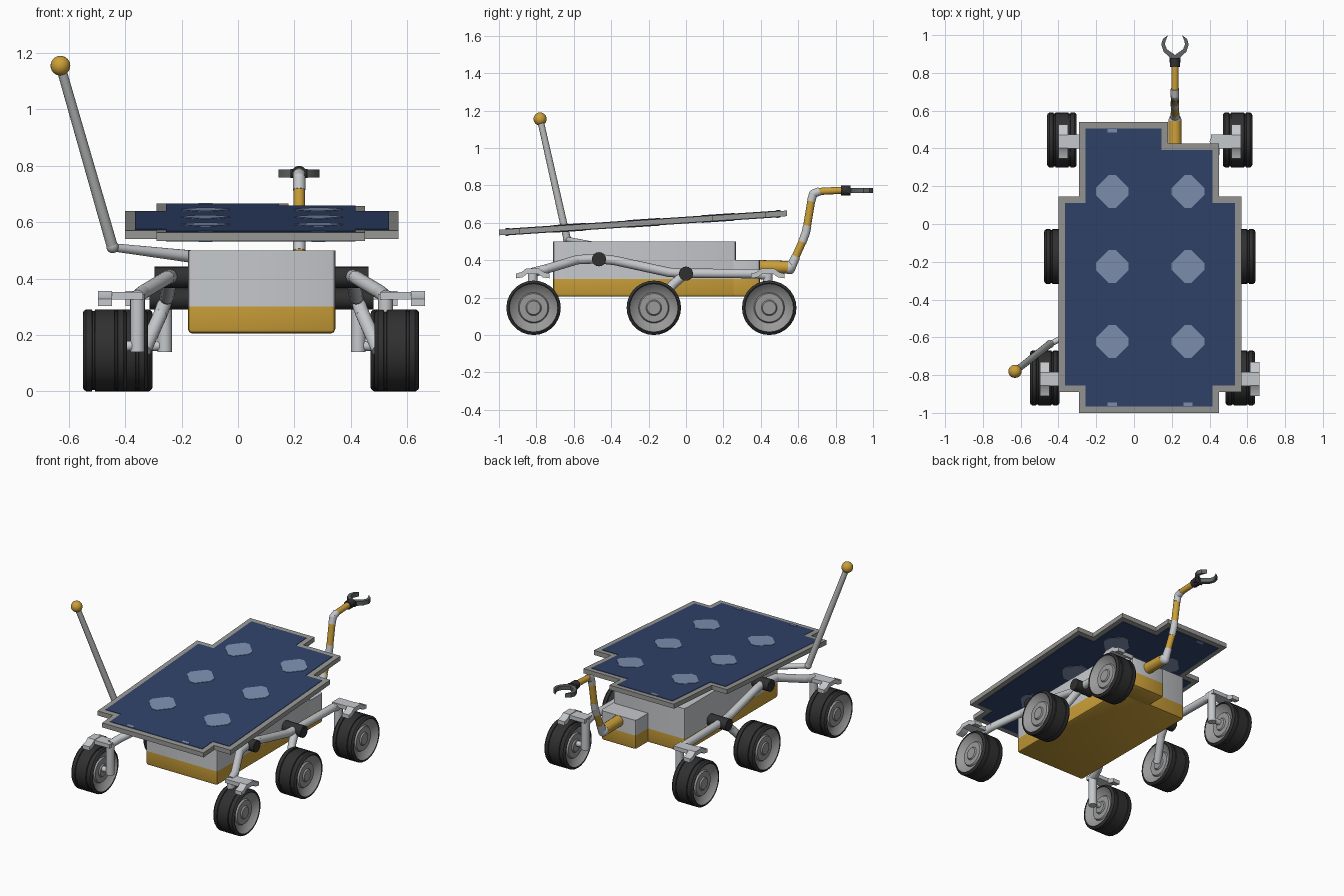
import bpy, bmesh, math
from mathutils import Vector, Matrix

if "Cube" in bpy.data.objects:
    bpy.data.objects.remove(bpy.data.objects["Cube"])


def material(name, rgb):
    m = bpy.data.materials.new(name)
    m.diffuse_color = (*rgb, 1)
    m.use_nodes = True
    m.node_tree.nodes["Principled BSDF"].inputs["Base Color"].default_value = m.diffuse_color
    return m


WHITE = material("light_grey", (0.56, 0.58, 0.60))
GOLD = material("gold", (0.60, 0.35, 0.04))
BLUE = material("panel_blue", (0.030, 0.056, 0.145))
PALE = material("pale_blue", (0.21, 0.28, 0.44))
FRAME = material("frame_grey", (0.31, 0.31, 0.30))
TYRE = material("tyre_black", (0.030, 0.030, 0.030))
DISC = material("wheel_grey", (0.32, 0.32, 0.32))
ROD = material("rod_grey", (0.42, 0.43, 0.43))
CLAW = material("claw_grey", (0.12, 0.13, 0.13))
CX = 0.0835  # centre line of the body


def finish(name, bm, mats, rule=None):
    bmesh.ops.recalc_face_normals(bm, faces=bm.faces[:])
    if rule:
        for f in bm.faces:
            f.material_index = rule(f.calc_center_median())
    me = bpy.data.meshes.new(name)
    bm.to_mesh(me)
    bm.free()
    for m in mats:
        me.materials.append(m)
    ob = bpy.data.objects.new(name, me)
    bpy.context.collection.objects.link(ob)
    bpy.ops.object.select_all(action='DESELECT')
    ob.select_set(True)
    bpy.context.view_layer.objects.active = ob
    bpy.ops.object.shade_smooth_by_angle(angle=math.radians(35))
    return ob


def prism(name, pts, a, b, mat, to=lambda u, v, w: (u, v, w)):
    """Flat outline pts(u, v) extruded from w=a to w=b, placed by to()."""
    bm = bmesh.new()
    lo = [bm.verts.new(to(u, v, a)) for u, v in pts]
    hi = [bm.verts.new(to(u, v, b)) for u, v in pts]
    bm.faces.new(lo)
    bm.faces.new(hi)
    n = len(pts)
    for i in range(n):
        j = (i + 1) % n
        bm.faces.new((lo[i], lo[j], hi[j], hi[i]))
    return finish(name, bm, [mat])


def tube(name, pts, r, mat, r2=None, seg=16):
    """Round bar through the points, with ball joints at the bends."""
    bm = bmesh.new()
    pts = [Vector(p) for p in pts]
    for p, q in zip(pts, pts[1:]):
        d = q - p
        mx = Matrix.Translation((p + q) / 2) @ d.to_track_quat('Z', 'Y').to_matrix().to_4x4()
        bmesh.ops.create_cone(bm, cap_ends=True, segments=seg, radius1=r,
                              radius2=r if r2 is None else r2, depth=d.length, matrix=mx)
    for p in pts[1:-1]:
        bmesh.ops.create_uvsphere(bm, u_segments=seg, v_segments=8, radius=r,
                                  matrix=Matrix.Translation(p))
    return finish(name, bm, [mat])


def ball(name, p, r, mat):
    bm = bmesh.new()
    bmesh.ops.create_uvsphere(bm, u_segments=20, v_segments=12, radius=r,
                              matrix=Matrix.Translation(p))
    return finish(name, bm, [mat])


def rect(x0, x1, y0, y1):
    return [(x0, y0), (x1, y0), (x1, y1), (x0, y1)]


# Body boxes: gold lower part, light grey upper part
def body(name, x0, x1, y0, y1, z0, z1):
    bm = bmesh.new()
    mx = Matrix.Translation(((x0 + x1) / 2, (y0 + y1) / 2, (z0 + z1) / 2)) \
        @ Matrix.Diagonal((x1 - x0, y1 - y0, z1 - z0, 1))
    bmesh.ops.create_cube(bm, size=1, matrix=mx)
    low = [e for e in bm.edges if min(v.co.z for v in e.verts) < z0 + 0.001]
    bmesh.ops.bevel(bm, geom=low, offset=0.016, segments=2, profile=0.5, affect='EDGES')
    bmesh.ops.bisect_plane(bm, geom=bm.verts[:] + bm.edges[:] + bm.faces[:],
                           plane_co=(0, 0, 0.30), plane_no=(0, 0, 1))
    finish(name, bm, [WHITE, GOLD], lambda c: 1 if c.z < 0.30 else 0)


body("main_body", -0.178, 0.345, -0.71, 0.267, 0.205, 0.50)
body("rear_box", 0.09, 0.345, 0.24, 0.395, 0.205, 0.40)


# Tilted solar panel
def tilt(u, v, w):
    return (u, v, 0.6145 + 0.0665 * v + w)


outline = [(-.29, -1), (.45, -1), (.45, -.89), (.57, -.89), (.57, .145), (.45, .145),
           (.45, .425), (.18, .425), (.18, .54), (-.29, .54), (-.29, .145), (-.40, .145),
           (-.40, -.89), (-.29, -.89)]


def inset(pts, d):
    out = []
    for i, p in enumerate(pts):
        a, b, c = Vector(pts[i - 1]), Vector(p), Vector(pts[(i + 1) % len(pts)])
        e, f = (b - a).normalized(), (c - b).normalized()
        out.append(tuple(b + d * Vector((-e.y - f.y, e.x + f.x))))
    return out


prism("panel_frame", outline, -0.015, 0.015, FRAME, tilt)
H, K = 0.087, 0.018
diamond = [(H, -K), (H, K), (K, H), (-K, H), (-H, K), (-H, -K), (-K, -H), (K, -H)]
for s, side in ((1, "top"), (-1, "under")):
    prism("panel_cells_" + side, inset(outline, 0.034), s * 0.012, s * 0.018, BLUE, tilt)
    for dx in (-0.115, 0.286):
        for dy in (0.172, -0.225, -0.622):
            prism("panel_mark_" + side, [(dx + u, dy + v) for u, v in diamond],
                  s * 0.016, s * 0.0205, PALE, tilt)
        prism("panel_mark_front_" + side, rect(dx - .025, dx + .025, -.964, -.944),
              s * 0.016, s * 0.0205, PALE, tilt)
    prism("panel_mark_back_" + side, rect(-.14, -.09, .484, .504),
          s * 0.016, s * 0.0205, PALE, tilt)

# Antenna mast with its bracket
tube("mast_bracket", [(-0.455, -0.64, 0.512), (-0.165, -0.50, 0.478)], 0.014, WHITE, 0.022)
tube("mast_rod", [(-0.445, -0.635, 0.51), (-0.63, -0.78, 1.155)], 0.02, ROD, 0.017)
ball("mast_base", (-0.445, -0.635, 0.512), 0.022, ROD)
ball("mast_ball", (-0.63, -0.78, 1.155), 0.035, GOLD)


# Wheels: one turned profile
def wheel(name, x, y):
    half = [(.064, 0), (.064, .036), (.056, .042), (.056, .076), (.046, .082), (.066, .122),
            (.074, .127), (.078, .132), (.075, .139), (.066, .1455), (.046, .1455),
            (.044, .140), (.036, .140), (.034, .1455)]
    prof = half + [(-a, r) for a, r in reversed(half)]
    bm = bmesh.new()
    vs = [bm.verts.new((a, 0, r)) for a, r in prof]
    es = [bm.edges.new(p) for p in zip(vs, vs[1:])]
    bmesh.ops.spin(bm, geom=vs + es, cent=(0, 0, 0), axis=(1, 0, 0),
                   angle=2 * math.pi, steps=28, use_duplicate=False)
    bmesh.ops.remove_doubles(bm, verts=bm.verts[:], dist=0.0005)
    ob = finish(name, bm, [TYRE, DISC], lambda c: 1 if math.hypot(c.y, c.z) < 0.124 else 0)
    ob.location = (x, y, 0.1455)


arch = [(-.09, .303), (-.055, .308), (-.03, .326), (.03, .326), (.055, .308), (.09, .303),
        (.09, .328), (.06, .336), (.035, .355), (-.035, .355), (-.06, .336), (-.09, .328)]

for s, side in ((-1, "left"), (1, "right")):
    def X(d):
        return CX + s * d

    wheels = {"front": (-0.4725 if s < 0 else 0.5625, -0.815),
              "middle": (X(0.481), -0.172), "rear": (X(0.465), 0.445)}
    for k, (x, y) in wheels.items():
        wheel(f"{k}_{side}_wheel", x, y)

    # Steering post, axle and fender bracket of the corner wheels
    for k, d, y in (("front", 0.44, -0.82), ("rear", 0.343, 0.437)):
        tube(f"{k}_{side}_post", [(X(d), y, 0.14), (X(d), y, 0.345)], 0.026, WHITE)
        tube(f"{k}_{side}_axle", [(X(d), y, 0.163), (wheels[k][0], y, 0.155)], 0.018, WHITE)
        prism(f"{k}_{side}_fender", arch, X(d + 0.09), X(d + 0.14), WHITE,
              lambda u, v, w: (w, y + u, v))
        prism(f"{k}_{side}_fender_arm", rect(X(d - 0.02), X(d + 0.1), y - .037, y + .037),
              0.326, 0.352, WHITE)

    # Suspension tubes and dark pivots
    tube(f"front_{side}_rocker", [(X(.44), -.82, .335), (X(.42), -.75, .352),
                                  (X(.335), -.58, .403), (X(.32), -.465, .408),
                                  (X(.325), -.38, .398), (X(.335), -.09, .335),
                                  (X(.338), 0, .33)], 0.025, WHITE)
    tube(f"rear_{side}_rocker", [(X(.338), 0, .33), (X(.343), .38, .328),
                                 (X(.343), .437, .315)], 0.025, WHITE)
    tube(f"middle_{side}_leg", [(X(.338), 0, .33), (X(.36), -.07, .27),
                                (X(.415), -.172, .147)], 0.025, WHITE)
    tube(f"front_{side}_pivot", [(X(.2), -.465, .405), (X(.38), -.465, .405)], 0.038, TYRE)
    tube(f"rear_{side}_pivot", [(X(.2), 0, .328), (X(.398), 0, .328)], 0.038, TYRE)

# Robot arm at the back
AX = 0.217


def arm(name, pts, r, mat, r2=None):
    tube(name, [(AX, y, z) for y, z in pts], r, mat, r2)


arm("arm_base", [(.385, .365), (.545, .362)], 0.036, GOLD, 0.034)
arm("arm_elbow", [(.53, .36), (.556, .352), (.588, .42)], 0.027, WHITE, 0.023)
ball("arm_elbow_cap", (AX, .55, .36), 0.034, WHITE)
arm("arm_lower", [(.578, .40), (.625, .505)], 0.021, GOLD)
arm("arm_joint", [(.622, .498), (.64, .545), (.648, .585)], 0.0225, WHITE)
arm("arm_upper", [(.646, .575), (.671, .725)], 0.021, GOLD)
arm("arm_wrist", [(.669, .715), (.68, .755), (.715, .769)], 0.0225, WHITE)
arm("arm_hand", [(.70, .767), (.835, .774)], 0.019, GOLD)
arm("claw_hub", [(.83, .773), (.88, .773)], 0.027, TYRE)

# Two claw fingers
finger = [(.0, .868), (.018, .872), (.06, .912), (.073, .95), (.064, .98), (.036, 1.0),
          (.050, .97), (.053, .95), (.043, .925), (.0, .895)]
for s, side in ((-1, "left"), (1, "right")):
    prism(f"claw_{side}", [(AX + s * u, v) for u, v in finger], 0.758, 0.786, CLAW)
    tube(f"claw_pin_{side}", [(AX, .872, .772), (AX + s * .03, .872, .772)], 0.016, TYRE)
